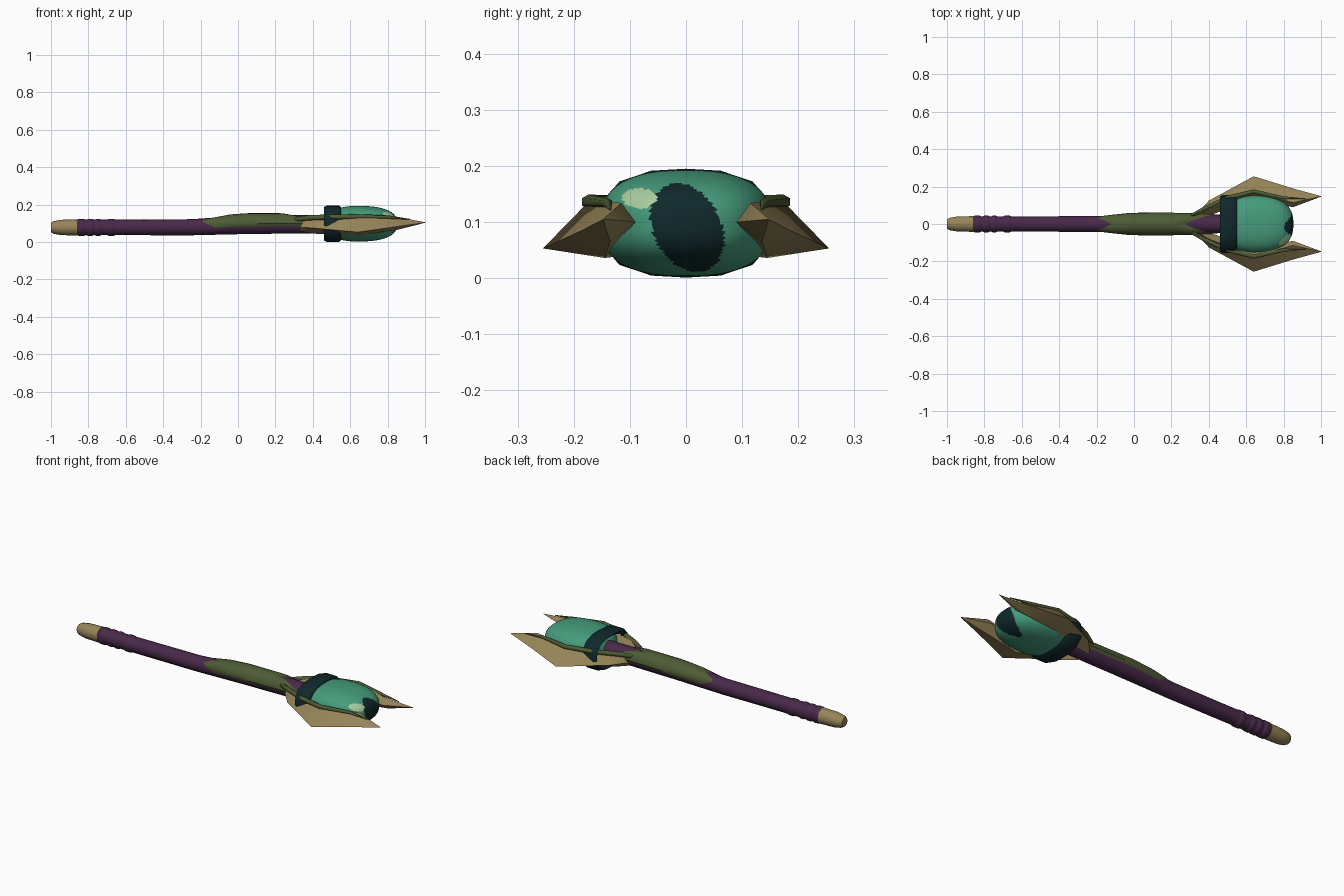
import bpy, bmesh, math
from mathutils import Vector

cube = bpy.data.objects.get("Cube")
if cube:
    bpy.data.objects.remove(cube, do_unlink=True)


def material(name, r, g, b):
    m = bpy.data.materials.new(name)
    m.use_nodes = True
    m.diffuse_color = (r, g, b, 1)
    m.node_tree.nodes["Principled BSDF"].inputs["Base Color"].default_value = (r, g, b, 1)
    return m


purple = material("dark purple wood", 0.065, 0.022, 0.068)
tan = material("tan horn", 0.31, 0.235, 0.1)
moss_green = material("moss green", 0.075, 0.105, 0.035)
teal = material("orb green", 0.06, 0.33, 0.2)
dark = material("dark teal", 0.005, 0.021, 0.024)
pale = material("pale glint", 0.4, 0.62, 0.35)


def finish(name, bm, mats, angle=40):
    bmesh.ops.recalc_face_normals(bm, faces=bm.faces)
    mesh = bpy.data.meshes.new(name)
    bm.to_mesh(mesh)
    bm.free()
    ob = bpy.data.objects.new(name, mesh)
    bpy.context.collection.objects.link(ob)
    for m in mats:
        mesh.materials.append(m)
    bpy.ops.object.select_all(action='DESELECT')
    ob.select_set(True)
    bpy.context.view_layer.objects.active = ob
    bpy.ops.object.shade_smooth_by_angle(angle=math.radians(angle))
    return ob


def loft(name, rings, mat, angle=40, closed=True, caps=True):
    """Skin a list of equally sized point rings."""
    bm = bmesh.new()
    rows = [[bm.verts.new(p) for p in ring] for ring in rings]
    n = len(rows[0])
    for a, b in zip(rows, rows[1:]):
        for i in range(n if closed else n - 1):
            j = (i + 1) % n
            bm.faces.new((a[i], a[j], b[j], b[i]))
    if caps:
        bm.faces.new(rows[0])
        bm.faces.new(rows[-1])
    return finish(name, bm, [mat], angle)


def circle(x, r, z, y=0, n=14):
    turns = [2 * math.pi * i / n for i in range(n)]
    return [(x, y + r * math.sin(t), z + r * math.cos(t)) for t in turns]


# Shaft, with a slight rise toward the head
shaft_path = [(-0.87, 0.041, 0.078), (-0.25, 0.043, 0.079),
              (0.05, 0.05, 0.093), (0.52, 0.048, 0.096)]
loft("shaft", [circle(*s) for s in shaft_path], purple)


def shaft_at(x):
    for a, b in zip(shaft_path, shaft_path[1:]):
        if x <= b[0]:
            f = (x - a[0]) / (b[0] - a[0])
            return a[1] + f * (b[1] - a[1]), a[2] + f * (b[2] - a[2])
    return shaft_path[-1][1:]


# Grip wrapping
for i, (start, end) in enumerate([(-0.86, -0.815), (-0.81, -0.77), (-0.765, -0.73), (-0.7, -0.655)]):
    loft(f"grip_band_{i + 1}", [circle(start, 0.041, 0.078), circle(start + 0.01, 0.046, 0.078),
                                circle(end - 0.01, 0.046, 0.078), circle(end, 0.041, 0.078)], purple)

# Rounded horn end cap
loft("pommel", [circle(x, r, 0.078) for x, r in
                [(-1, 0.025), (-0.985, 0.034), (-0.945, 0.041), (-0.86, 0.043)]], tan, 50)

# Moss shell over the upper half of the shaft, notched at both ends
rows = []
steps, spread = 16, 14
for s in range(steps + 1):
    f = s / steps
    row = []
    for k in range(spread + 1):
        a = -1 + 2 * k / spread
        side = abs(a)
        first = -0.2 + 0.16 * abs(side - 0.5)
        last = 0.27 + 0.2 * side
        x = first + f * (last - first)
        r, z = shaft_at(x)
        r += 0.001 + 0.01 * min(1, 5 * f, 8 * (1 - f)) * (1 if side < 0.99 else 0.3)
        t = math.radians(100) * a
        row.append((x, r * math.sin(t), z + r * math.cos(t)))
    rows.append(row)
loft("moss", rows, moss_green, closed=False, caps=False)


# Collar ring around the back of the orb
def oval(x, ry, rz, n=16, power=2.6):
    pts = []
    for i in range(n):
        t = 2 * math.pi * i / n
        s, c = math.sin(t), math.cos(t)
        k = (abs(s) ** power + abs(c) ** power) ** (-1 / power)
        pts.append((x, ry * s * k, 0.098 + rz * c * k))
    return pts


loft("collar", [oval(0.48, 0.118, 0.07), oval(0.46, 0.145, 0.09), oval(0.475, 0.155, 0.097),
                oval(0.54, 0.155, 0.097), oval(0.55, 0.145, 0.09), oval(0.55, 0.118, 0.07)],
     dark, caps=False)

# Orb with a slanted pupil and a glint chosen by face position
bm = bmesh.new()
bmesh.ops.create_uvsphere(bm, u_segments=96, v_segments=72, radius=1)
for v in bm.verts:
    d = Vector((v.co.z, v.co.x, v.co.y))
    d /= sum(abs(c) ** 2.5 for c in d) ** (1 / 2.5)
    v.co = Vector((0.64 + d.x * (0.212 if d.x > 0 else 0.16), d.y * 0.153, 0.098 + d.z * 0.095))
for f in bm.faces:
    p = f.calc_center_median()
    if p.x < 0.64:
        continue
    y, z = p.y - 0.002, p.z - 0.09
    along, across = -0.47 * y + 0.88 * z, 0.88 * y + 0.47 * z
    if ((p.y + 0.083) / 0.03) ** 2 + ((p.z - 0.142) / 0.018) ** 2 < 1:
        f.material_index = 2
    elif (along / 0.083) ** 2 + (across / 0.06) ** 2 < 1:
        f.material_index = 1
finish("orb", bm, [teal, dark, pale], 60)

# Claws: outer, lower, inner and upper corner (y, z) at each station
claw = [(0.33, [(0.05, 0.08), (0.04, 0.06), (0.03, 0.085), (0.04, 0.12)]),
        (0.4, [(0.125, 0.075), (0.065, 0.045), (0.045, 0.09), (0.08, 0.135)]),
        (0.64, [(0.255, 0.053), (0.145, 0.036), (0.13, 0.09), (0.17, 0.14)]),
        (0.85, [(0.19, 0.083), (0.135, 0.065), (0.09, 0.1), (0.115, 0.134)]),
        (1.0, [(0.149, 0.104), (0.147, 0.103), (0.146, 0.105), (0.147, 0.106)])]
# Thin vines along the upper inner edge of each claw: x, radius, z, y
vine = [(0.3, 0.012, 0.12, 0.04), (0.38, 0.014, 0.13, 0.085), (0.5, 0.014, 0.134, 0.14),
        (0.64, 0.013, 0.136, 0.174), (0.8, 0.009, 0.134, 0.14), (0.92, 0.002, 0.122, 0.135)]
for label, side in (("left", 1), ("right", -1)):
    # the model faces the front, so +y is its back
    place = "back" if side > 0 else "front"
    loft(f"{place}_claw", [[(x, side * y, z) for y, z in pts] for x, pts in claw], tan, 35)
    loft(f"{place}_vine", [circle(x, r, z, side * y, 6) for x, r, z, y in vine], moss_green, 65)
